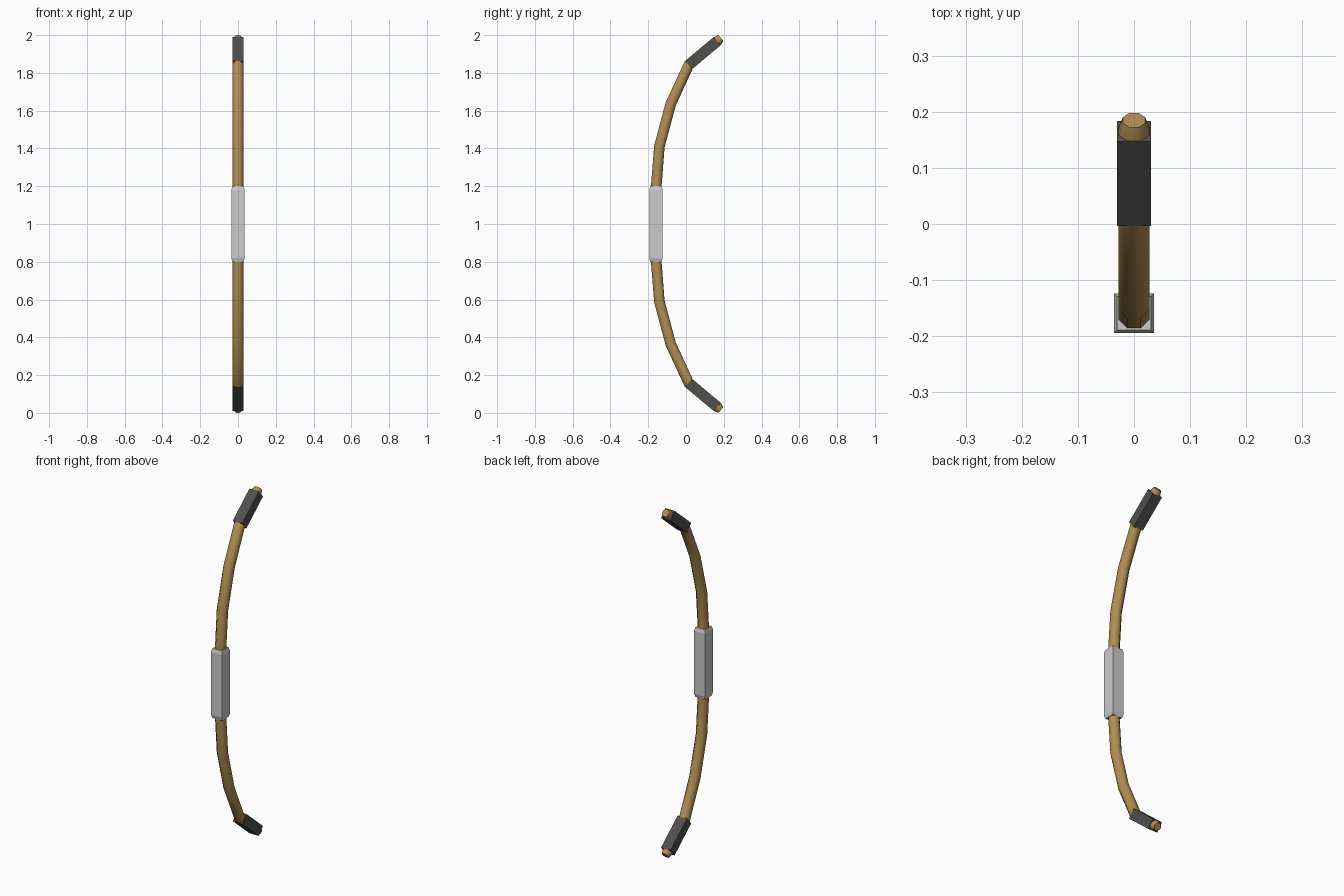
import bpy, bmesh, math
from mathutils import Vector

if "Cube" in bpy.data.objects:
    bpy.data.objects.remove(bpy.data.objects["Cube"])


def material(name, rgb):
    m = bpy.data.materials.new(name)
    m.diffuse_color = (*rgb, 1)
    m.use_nodes = True
    m.node_tree.nodes["Principled BSDF"].inputs["Base Color"].default_value = m.diffuse_color
    return m


wood = material("wood", (0.44, 0.27, 0.085))
dark = material("dark", (0.08, 0.08, 0.078))


def loft(name, path, sides, mat=None, smooth=False):
    """Sweep a polygon along (y, z, half_width, half_depth) stations in the YZ plane."""
    bm = bmesh.new()
    pts = [Vector((0, p[0], p[1])) for p in path]
    k = 1 / math.cos(math.pi / sides)
    rings = []
    for i, p in enumerate(path):
        d_in = (pts[i] - pts[max(i - 1, 0)]).normalized()
        d_out = (pts[min(i + 1, len(pts) - 1)] - pts[i]).normalized()
        t = (d_in + d_out).normalized()
        n = Vector((1, 0, 0)).cross(t)
        ring = []
        for j in range(sides):
            a = 2 * math.pi * (j + 0.5) / sides
            ring.append(bm.verts.new(pts[i] + Vector((k * p[2] * math.cos(a), 0, 0))
                                     + n * k * p[3] * math.sin(a)))
        rings.append(ring)
    for a, b in zip(rings, rings[1:]):
        for j in range(sides):
            q = (j + 1) % sides
            bm.faces.new((a[j], a[q], b[q], b[j]))
    bm.faces.new(rings[0][::-1])
    bm.faces.new(rings[-1])
    bmesh.ops.recalc_face_normals(bm, faces=bm.faces)
    me = bpy.data.meshes.new(name)
    bm.to_mesh(me)
    bm.free()
    ob = bpy.data.objects.new(name, me)
    bpy.context.collection.objects.link(ob)
    if mat:
        me.materials.append(mat)
    if smooth:
        bpy.context.view_layer.objects.active = ob
        ob.select_set(True)
        bpy.ops.object.shade_smooth_by_angle(angle=math.radians(50))
        ob.select_set(False)
    return ob


def flip(path):
    return [(y, 2 - z, w, d) for y, z, w, d in reversed(path)]


# Curved wooden stave, octagonal section, tapered tips
R = 0.028
upper = [(-0.159, 1.18, R, R), (-0.141, 1.41, R, R), (-0.081, 1.635, R, R),
         (0.0145, 1.842, R, R), (0.163, 1.966, R, R), (0.185, 1.9845, 0.02, 0.02)]
loft("bow_stave", flip(upper) + upper, 8, wood, True)

# Dark square sleeves near the tips
sleeve = [(0.0145, 1.842, 0.03, 0.0285), (0.165, 1.968, 0.03, 0.0285)]
loft("upper_sleeve", sleeve, 4, dark)
loft("lower_sleeve", flip(sleeve), 4, dark)

# Grey grip with tapered ends
g = 0.0355
grip = [(-0.159, 1.18, g, g), (-0.159, 1.2, 0.03, 0.03)]
loft("grip", flip(grip) + grip, 4)
